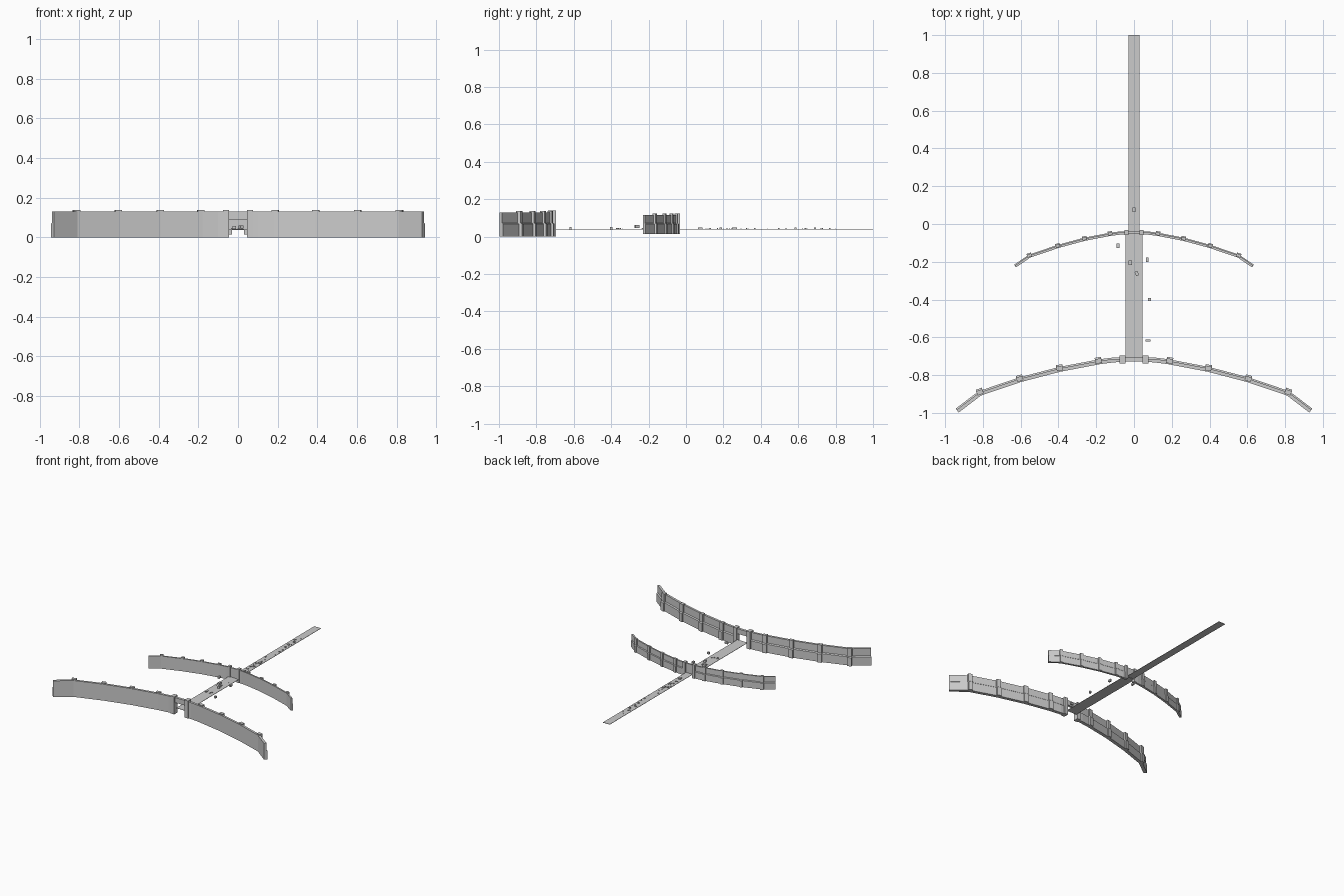
import bpy, bmesh, math, random
from mathutils import Vector, Matrix

if "Cube" in bpy.data.objects:
    bpy.data.objects.remove(bpy.data.objects["Cube"])

random.seed(4)


def finish(name, bm):
    bmesh.ops.recalc_face_normals(bm, faces=bm.faces[:])
    me = bpy.data.meshes.new(name)
    bm.to_mesh(me)
    bm.free()
    ob = bpy.data.objects.new(name, me)
    bpy.context.collection.objects.link(ob)
    return ob


def mirror(ob):
    ob.modifiers.new("mirror", 'MIRROR')
    return ob


def box(name, x0, x1, y0, y1, z0, z1, rot=0.0):
    bm = bmesh.new()
    bmesh.ops.create_cube(bm, size=1)
    c = Vector(((x0 + x1) / 2, (y0 + y1) / 2, (z0 + z1) / 2))
    bm.transform(Matrix.Translation(c) @ Matrix.Rotation(rot, 4, 'Z')
                 @ Matrix.Diagonal((x1 - x0, y1 - y0, z1 - z0, 1)))
    return finish(name, bm)


def sweep(name, path, profile):
    # profile: (distance behind the front face, z), swept along a plan path
    bm = bmesh.new()
    pts = [Vector(p) for p in path]
    rings = []
    for i, p in enumerate(pts):
        a = (p - pts[i - 1]).normalized() if i else Vector((1, 0))
        b = (pts[i + 1] - p).normalized() if i < len(pts) - 1 else a
        t = (a + b).normalized()
        n = Vector((-t.y, t.x))
        rings.append([bm.verts.new((p.x + n.x * d, p.y + n.y * d, z)) for d, z in profile])
    k = len(profile)
    for r, s in zip(rings, rings[1:]):
        for j in range(k):
            bm.faces.new((r[j], s[j], s[(j + 1) % k], r[(j + 1) % k]))
    bm.faces.new(rings[0])
    bm.faces.new(rings[-1])
    return mirror(finish(name, bm))


def rampart(label, path, rib_xs, z0, z1, depth, rib_w, gate):
    h = z1 - z0
    step = depth * 0.3
    # curved wall, thicker in its lower half
    sweep(label + "_wall", path, [(0, z0), (0, z1), (depth - step, z1), (depth - step, z0 + h * .57),
                                  (depth, z0 + h * .52), (depth, z0)])
    # raised ribs standing against the back of the wall
    for i, x in enumerate(rib_xs):
        for a, b in zip(path, path[1:]):
            if a[0] <= x <= b[0]:
                slope = (b[1] - a[1]) / (b[0] - a[0])
                y = a[1] + slope * (x - a[0])
                break
        ang = math.atan(slope)
        bm = bmesh.new()
        prof = [(depth * .2, z0), (depth * .2, z1 + .008), (depth * 1.15, z1 + .008),
                (depth * 1.15, z0 + h * .57), (depth * 1.45, z0 + h * .52), (depth * 1.45, z0)]
        sides = [[bm.verts.new((s * rib_w / 2, d, z)) for d, z in prof] for s in (-1, 1)]
        bm.faces.new(sides[0])
        bm.faces.new(sides[1])
        for j in range(6):
            k = (j + 1) % 6
            bm.faces.new((sides[0][j], sides[1][j], sides[1][k], sides[0][k]))
        bm.transform(Matrix.Translation((x, y, 0)) @ Matrix.Rotation(ang, 4, 'Z'))
        mirror(finish(f"{label}_rib_{i + 1}", bm))
    # gate towers beside the opening
    y = path[0][1]
    mirror(box(label + "_gate_tower", gate, gate + rib_w * .9, y - depth * .25, y + depth * 1.35,
               z0, z1 + .009))


# outer and inner ramparts
rampart("outer", [(.045, -.731), (.10, -.732), (.18, -.742), (.39, -.782), (.60, -.837),
                  (.81, -.908), (.925, -.99), (.94, -1.0)][:6] + [(.928, -.998)],
        [.185, .39, .60, .81], 0, .13, .026, .034, .045)
rampart("inner", [(.03, -.055), (.07, -.056), (.125, -.063), (.26, -.089), (.40, -.127),
                  (.55, -.178), (.625, -.23)],
        [.125, .26, .40, .55], .015, .115, .017, .024, .030)

# walls above the gates
box("outer_gate_lintel", -.05, .05, -.727, -.707, .09, .13)
box("inner_gate_lintel", -.035, .035, -.053, -.041, .036, .115)

# causeway in two widths
mirror(box("wide_road", 0, .045, -.71, -.04, .039, .0415))
mirror(box("narrow_road", 0, .03, -.04, 1.0, .039, .0415))

# larger blocks around the road
blocks = [(-.085, -.115, .014, .022, .04), (.07, -.19, .014, .024, .045), (.015, -.262, .016, .024, .045),
          (-.02, -.205, .018, .022, .042), (.082, -.40, .014, .014, .036), (.075, -.617, .026, .012, .036),
          (0, .075, .018, .024, .042), (.012, .26, .016, .026, .041), (.008, .185, .014, .014, .041),
          (.01, .69, .014, .012, .041), (.008, .585, .012, .012, .041)]
for i, (x, y, w, d, z) in enumerate(blocks):
    box(f"block_{i + 1}", x - w / 2, x + w / 2, y - d / 2, y + d / 2, z,
        z + (.016 if y < 0 else .008), .4 if y == -.262 else 0)

# small rubble scattered on the road
for i in range(44):
    if i < 14:
        x, y = random.uniform(-.035, .02), random.choice([-.36, -.35, -.22, -.15]) + random.uniform(-.015, .015)
    else:
        x, y = random.uniform(-.02, .02), random.uniform(.1, .8)
    s = random.uniform(.002, .005)
    box(f"rubble_{i + 1}", x - s, x + s, y - s * .7, y + s * .7, .041, .041 + s * 1.2)
